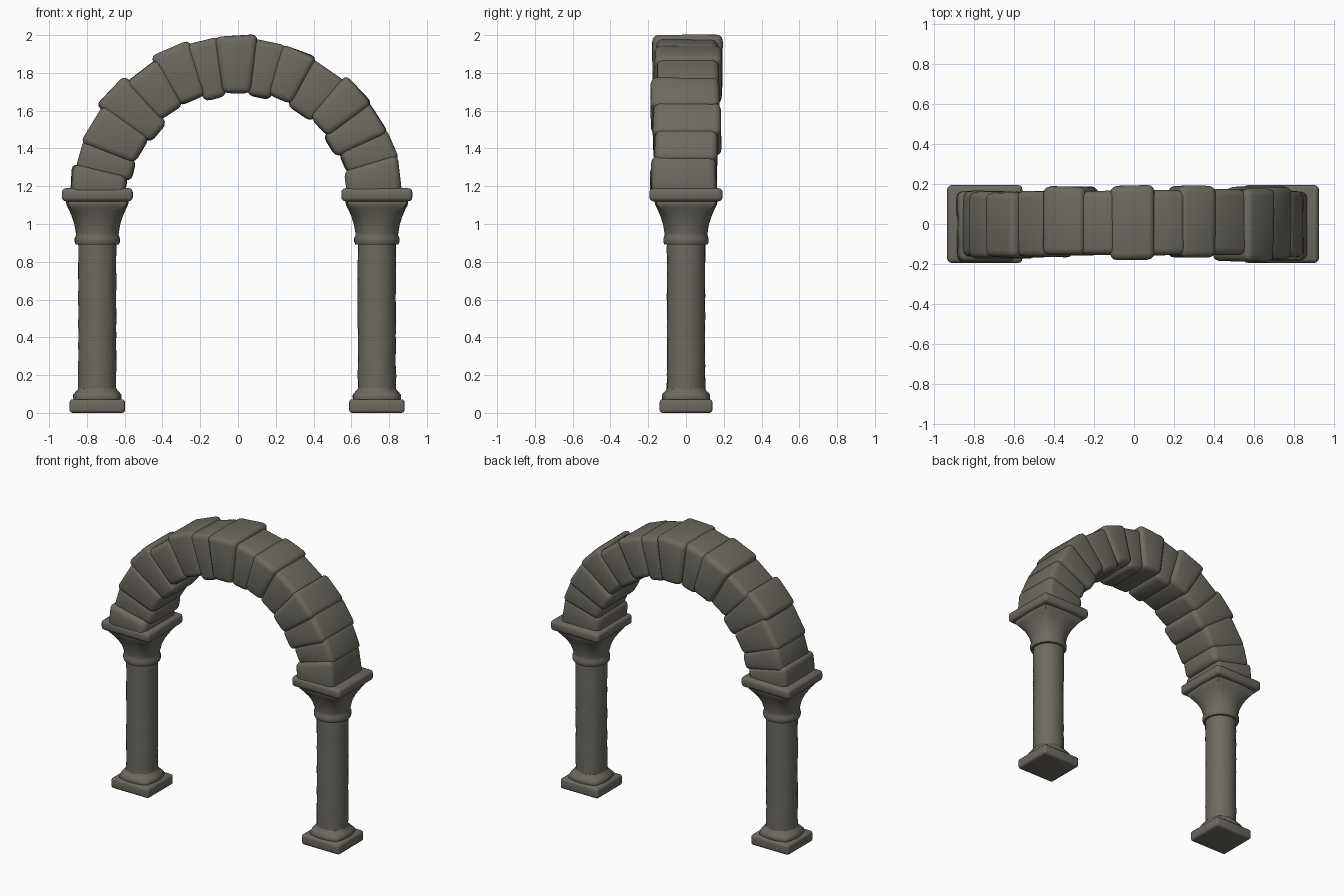
import bpy, bmesh, math, random
from mathutils import Vector

if "Cube" in bpy.data.objects:
    bpy.data.objects.remove(bpy.data.objects["Cube"])

random.seed(7)
stone = bpy.data.materials.new("weathered_grey_stone")
stone.diffuse_color = (0.150, 0.142, 0.117, 1)
stone.use_nodes = True
stone.node_tree.nodes["Principled BSDF"].inputs["Base Color"].default_value = stone.diffuse_color


def finish(bm, name, angle=50):
    bmesh.ops.recalc_face_normals(bm, faces=bm.faces[:])
    me = bpy.data.meshes.new(name)
    bm.to_mesh(me)
    bm.free()
    me.materials.append(stone)
    for p in me.polygons:
        p.use_smooth = True
    me.set_sharp_from_angle(angle=math.radians(angle))
    ob = bpy.data.objects.new(name, me)
    bpy.context.collection.objects.link(ob)
    return ob


def hexa(pts, name, bevel, segs=3, bulge=0.0):
    """Rounded block from 8 corners (4 of one end, 4 of the other)."""
    bm = bmesh.new()
    v = [bm.verts.new(p) for p in pts]
    for f in ((0, 1, 2, 3), (4, 5, 6, 7), (0, 1, 5, 4),
              (1, 2, 6, 5), (2, 3, 7, 6), (3, 0, 4, 7)):
        bm.faces.new([v[i] for i in f])
    bmesh.ops.recalc_face_normals(bm, faces=bm.faces[:])
    bmesh.ops.bevel(bm, geom=bm.edges[:], offset=bevel, segments=segs,
                    profile=0.5, affect='EDGES', clamp_overlap=True)
    return finish(bm, name)


def slab(name, x, hx, hy, z0, z1, bevel):
    ring = [(x - hx, -hy), (x + hx, -hy), (x + hx, hy), (x - hx, hy)]
    return hexa([(a, b, z0) for a, b in ring] + [(a, b, z1) for a, b in ring],
                name, bevel)


def loft(name, x, profile, n=32, wobble=0.0):
    """Rings of (z, radius, squareness), 0 = circle and 1 = square."""
    bm = bmesh.new()
    rings = []
    for z, r, q in profile:
        ring = []
        for i in range(n):
            a = 2 * math.pi * i / n
            c, s = math.cos(a), math.sin(a)
            k = r * (1 - q) + r * q / max(abs(c), abs(s))
            k += random.uniform(-wobble, wobble)
            ring.append(bm.verts.new((x + k * c, k * s, z)))
        rings.append(ring)
    for a, b in zip(rings, rings[1:]):
        for i in range(n):
            j = (i + 1) % n
            bm.faces.new((a[i], a[j], b[j], b[i]))
    bm.faces.new(rings[0])
    bm.faces.new(rings[-1])
    return finish(bm, name)


# columns
for side, x in (("left", -0.745), ("right", 0.735)):
    slab(side + "_plinth", x, 0.147, 0.14, 0.0, 0.072, 0.016)
    loft(side + "_base_moulding", x, [
        (0.06, 0.122, 0.4), (0.078, 0.128, 0.35), (0.095, 0.128, 0.25),
        (0.108, 0.118, 0.12), (0.122, 0.105, 0), (0.135, 0.098, 0)])
    loft(side + "_shaft", x,
         [(0.1 + 0.82 * i / 16, 0.101, 0) for i in range(17)],
         n=24, wobble=0.002)
    loft(side + "_capital", x, [
        (0.89, 0.098, 0), (0.892, 0.114, 0), (0.905, 0.120, 0),
        (0.925, 0.120, 0), (0.940, 0.113, 0), (0.955, 0.114, 0.03),
        (1.0, 0.122, 0.15), (1.04, 0.135, 0.35), (1.075, 0.150, 0.6),
        (1.10, 0.163, 0.75), (1.118, 0.166, 0.8), (1.13, 0.160, 0.8)])
    slab(side + "_abacus", x, 0.188, 0.194, 1.12, 1.19, 0.022)

# arch stones: end angle, outer radius at start and end, inner radius, front y, back y
CZ = 1.11
stones = [
    (167.5, 0.89, 0.90, 0.60, -0.19, 0.16),
    (158.0, 0.88, 0.88, 0.58, -0.16, 0.165),
    (144.5, 0.893, 0.88, 0.585, -0.17, 0.16),
    (132.5, 0.915, 0.91, 0.565, -0.165, 0.16),
    (120.0, 0.875, 0.88, 0.60, -0.165, 0.165),
    (107.5, 0.905, 0.90, 0.60, -0.155, 0.185),
    (97.0, 0.88, 0.885, 0.57, -0.155, 0.165),
    (84.3, 0.885, 0.898, 0.585, -0.178, 0.193),
    (73.5, 0.875, 0.875, 0.575, -0.155, 0.17),
    (62.5, 0.87, 0.88, 0.595, -0.165, 0.19),
    (49.0, 0.862, 0.86, 0.58, -0.155, 0.175),
    (37.5, 0.885, 0.885, 0.59, -0.188, 0.175),
    (26.0, 0.873, 0.88, 0.575, -0.175, 0.185),
    (16.0, 0.88, 0.885, 0.60, -0.165, 0.165),
    (4.5, 0.883, 0.87, 0.585, -0.185, 0.16),
]
start = 176.0
for n, (end, ro0, ro1, ri, yf, yb) in enumerate(stones):
    pts = []
    for ang, ro in ((start + 1.0, ro0), (end - 1.0, ro1)):
        a = math.radians(ang)
        for r, y in ((ri, yf), (ro, yf), (ro, yb), (ri, yb)):
            j = lambda s: random.uniform(-s, s)
            rr = r + j(0.006)
            pts.append(Vector((rr * math.cos(a), y + j(0.005),
                               CZ + rr * math.sin(a))))
    hexa(pts, "arch_stone_%02d" % (n + 1), 0.034)
    start = end
